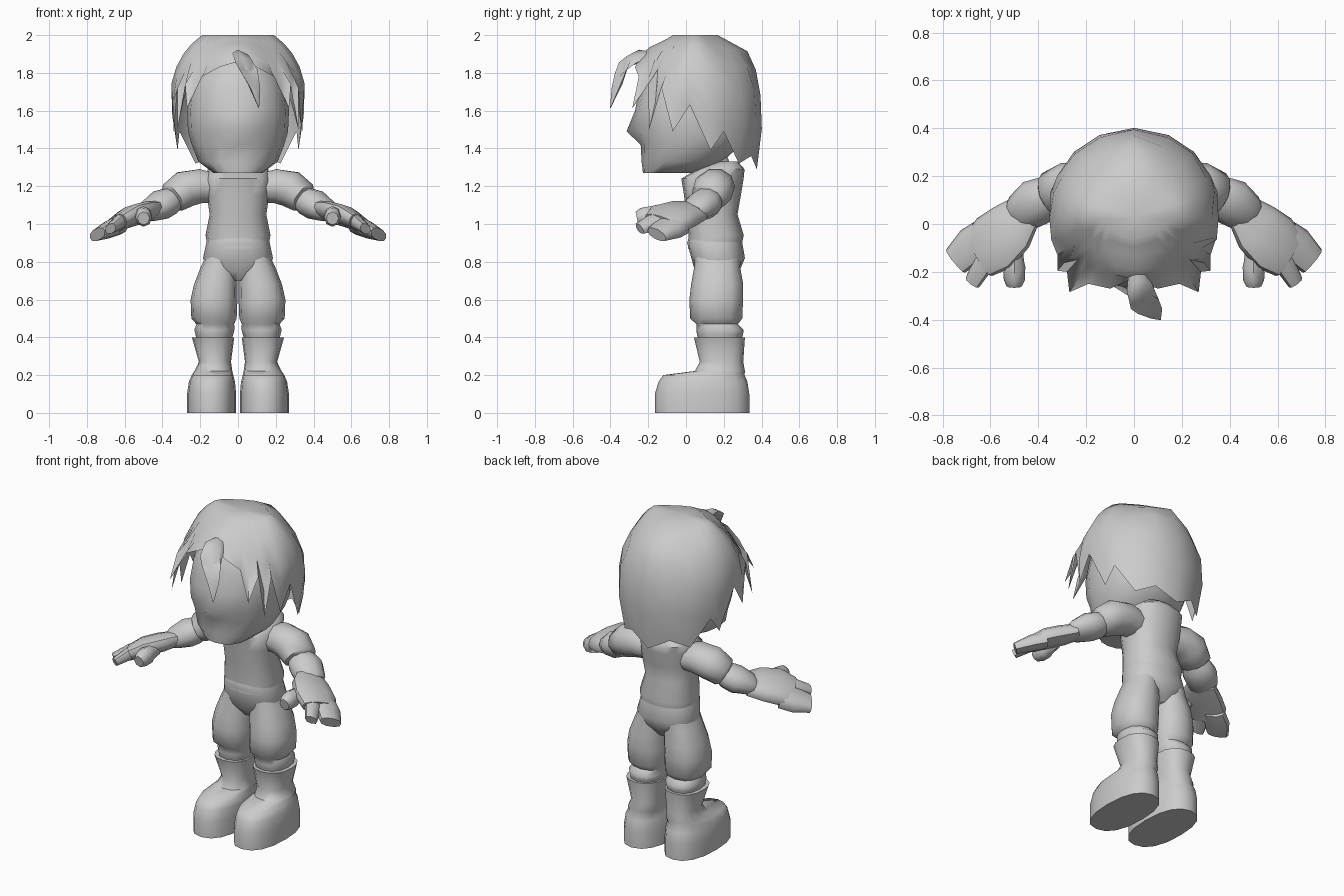
import bpy, bmesh, math
from mathutils import Vector

grey = bpy.data.materials.new("plain grey")
grey.diffuse_color = (0.6, 0.6, 0.6, 1)


def finish(name, bm, mirror=False, angle=50):
    bmesh.ops.recalc_face_normals(bm, faces=bm.faces)
    me = bpy.data.meshes.new(name)
    bm.to_mesh(me)
    bm.free()
    me.materials.append(grey)
    ob = bpy.data.objects.new(name, me)
    bpy.context.collection.objects.link(ob)
    bpy.ops.object.select_all(action='DESELECT')
    ob.select_set(True)
    bpy.context.view_layer.objects.active = ob
    bpy.ops.object.shade_smooth_by_angle(angle=math.radians(angle))
    if mirror:
        ob.modifiers.new("mirror", 'MIRROR').use_mirror_merge = False
    return ob


def loft(sections, n=12, power=1.0):
    """Skin closed rings; each section is (centre, half axis u, half axis v)."""
    bm = bmesh.new()
    rings = []
    for c, u, v in sections:
        ring = []
        for i in range(n):
            a = 2 * math.pi * i / n
            s, k = math.sin(a), math.cos(a)
            s = math.copysign(abs(s) ** power, s) if abs(s) > 1e-6 else 0
            k = math.copysign(abs(k) ** power, k) if abs(k) > 1e-6 else 0
            ring.append(bm.verts.new(Vector(c) + Vector(u) * k + Vector(v) * s))
        rings.append(ring)
    for a, b in zip(rings, rings[1:]):
        for i in range(n):
            j = (i + 1) % n
            bm.faces.new((a[i], a[j], b[j], b[i]))
    bm.faces.new(rings[0])
    bm.faces.new(rings[-1])
    return bm


def stack(rows):
    """Horizontal sections from (z, centre x, centre y, half width, half depth)."""
    return [((cx, cy, z), (rx, 0, 0), (0, ry, 0)) for z, cx, cy, rx, ry in rows]


def limb(rows, tilt=0):
    """Sections across a path from (x, y, z, half width, half height)."""
    pts = [Vector(r[:3]) for r in rows]
    out = []
    for i, r in enumerate(rows):
        d = (pts[min(i + 1, len(pts) - 1)] - pts[max(i - 1, 0)]).normalized()
        side = d.cross(Vector((0, 0, 1))).normalized()
        up = side.cross(d)
        out.append((pts[i], (side + up * tilt) * r[3], up * r[4]))
    return out


# Torso and pelvis
finish("torso", loft(stack([
    (.87, 0, .15, .16, .14), (.94, 0, .16, .172, .146), (1.05, 0, .135, .15, .138),
    (1.15, 0, .14, .165, .15), (1.24, 0, .14, .17, .165), (1.29, 0, .185, .16, .125),
    (1.33, 0, .215, .1, .06)]), 16, .85))
finish("pelvis", loft(stack([
    (.7, 0, .165, .06, .08), (.75, 0, .165, .16, .118), (.82, 0, .17, .185, .142),
    (.9, 0, .152, .168, .146), (.93, 0, .155, .16, .14)]), 16, .85))
finish("neck", loft(stack([(1.29, 0, .18, .08, .07), (1.36, 0, .15, .08, .07)]), 10))

# Trouser legs and boots
finish("trouser_leg", loft(stack([
    (.38, .128, .18, .09, .11), (.415, .125, .18, .1, .122),
    (.44, .125, .18, .106, .125), (.47, .12, .165, .1, .11), (.5, .127, .16, .12, .138),
    (.6, .127, .16, .124, .142), (.68, .118, .165, .115, .138), (.77, .1, .165, .098, .122),
    (.83, .09, .168, .08, .12)]), 12, .85), True)
finish("boot", loft(stack([
    (0, .14, .085, .13, .25), (.1, .14, .085, .13, .25), (.165, .138, .09, .122, .235),
    (.2, .135, .095, .11, .215), (.222, .13, .18, .1, .132), (.27, .122, .188, .085, .115),
    (.4, .132, .177, .112, .135)]), 16, .85), True)

# Arms: sleeve, forearm, mitten palm, joined fingers, index finger, thumb
finish("sleeve", loft(limb([
    (.12, .155, 1.19, .09, .08), (.2, .155, 1.2, .105, .095), (.28, .145, 1.185, .112, .1),
    (.345, .12, 1.14, .1, .085), (.36, .11, 1.13, .06, .06)]), 10), True)
finish("forearm", loft(limb([
    (.32, .13, 1.15, .06, .06), (.365, .11, 1.12, .09, .075), (.41, .09, 1.1, .1, .08),
    (.47, .045, 1.07, .085, .06), (.49, .03, 1.06, .07, .045)]), 10), True)
finish("palm", loft(limb([
    (.45, .06, 1.07, .075, .045), (.515, -.015, 1.055, .112, .056),
    (.585, -.08, 1.035, .125, .056), (.645, -.125, 1.0, .105, .046)], .3), 12, .85), True)
finish("joined_fingers", loft(limb([
    (.62, -.05, 1.0, .075, .052), (.68, -.09, .975, .077, .048),
    (.745, -.155, .945, .062, .032)], .3), 10, .85), True)
finish("index_finger", loft(limb([
    (.585, -.11, 1.03, .045, .045), (.63, -.165, 1.01, .046, .042),
    (.675, -.245, .975, .034, .028)], .3), 8, .85), True)
finish("thumb", loft(limb([
    (.495, -.09, 1.05, .03, .04), (.5, -.15, 1.045, .04, .045), (.5, -.18, 1.04, .046, .055),
    (.5, -.235, 1.035, .044, .05), (.5, -.26, 1.03, .032, .035)]), 8), True)

# Head with a small pointed nose
bm = loft(stack([
    (1.27, 0, -.09, .13, .138), (1.33, 0, -.02, .21, .215), (1.42, 0, .025, .245, .265),
    (1.49, 0, .03, .265, .295), (1.6, 0, .03, .27, .3), (1.72, 0, .04, .255, .285),
    (1.84, 0, .04, .2, .24), (1.9, 0, .05, .12, .14)]), 16, .9)
for v in bm.verts:
    if abs(v.co.x) < .01 and v.co.y < 0 and abs(v.co.z - 1.49) < .01:
        v.co.y = -.315
finish("head", bm)

# Hair cap: meridians from the crown down to a jagged hem
HEM = [(0, -.225, 1.86), (.1, -.27, 1.83), (.19, -.25, 1.78), (.27, -.285, 1.61),
       (.28, -.2, 1.74), (.32, -.195, 1.5), (.32, -.13, 1.72), (.34, -.07, 1.49),
       (.345, .02, 1.63), (.32, .13, 1.39), (.31, .2, 1.49), (.225, .28, 1.32),
       (.13, .345, 1.36), (0, .375, 1.29)]
PROFILE = [(2.0, .19), (1.94, .262), (1.86, .312), (1.75, .34), (1.62, .355),
           (1.45, .355), (1.28, .335)]


def cap_radius(z):
    for (z0, r0), (z1, r1) in zip(PROFILE, PROFILE[1:]):
        if z >= z1:
            return r0 + (r1 - r0) * (z0 - z) / (z0 - z1)
    return PROFILE[-1][1]


bm = bmesh.new()
hem = HEM + [(-x, y, z) for x, y, z in HEM[-2:0:-1]]
crown = bm.verts.new((0, .03, 2.0))
columns = []
for x, y, z in hem:
    d = Vector((x, y - .05, 0)).normalized()
    col = []
    for t in (0, .12, .26, .45, .7):
        h = 2 + (z - 2) * t
        # the crown is pinched on its diagonals, so it falls away like a ridge
        pinch = .2 * abs(2 * d.x * d.y) * max(0, min(1, (h - 1.76) / .18))
        r = cap_radius(h) * (1 - pinch)
        squash = .62 + .37 * min(1, (2 - h) / .08)
        flare = 1.04 if d.y < 0 else 1.01
        col.append(bm.verts.new((d.x * r * flare, .05 + d.y * r * squash, h)))
    col.append(bm.verts.new((x, y, z)))
    columns.append(col)
for a, b in zip(columns, columns[1:] + columns[:1]):
    bm.faces.new((crown, a[0], b[0]))
    for i in range(5):
        bm.faces.new((a[i], b[i], b[i + 1], a[i + 1]))
finish("hair_cap", bm, angle=60)

# Single forelock sweeping forward and down to a point
finish("forelock", loft([
    ((.01, -.17, 1.89), (.03, 0, 0), (0, .01, .02)),
    ((.025, -.27, 1.88), (.055, .01, -.025), (0, .03, .035)),
    ((.045, -.335, 1.835), (.058, .02, -.02), (0, .035, .05)),
    ((.085, -.365, 1.73), (.033, .01, -.01), (0, .028, .02)),
    ((.11, -.4, 1.615), (.002, 0, 0), (0, .002, 0))], 6), angle=60)
